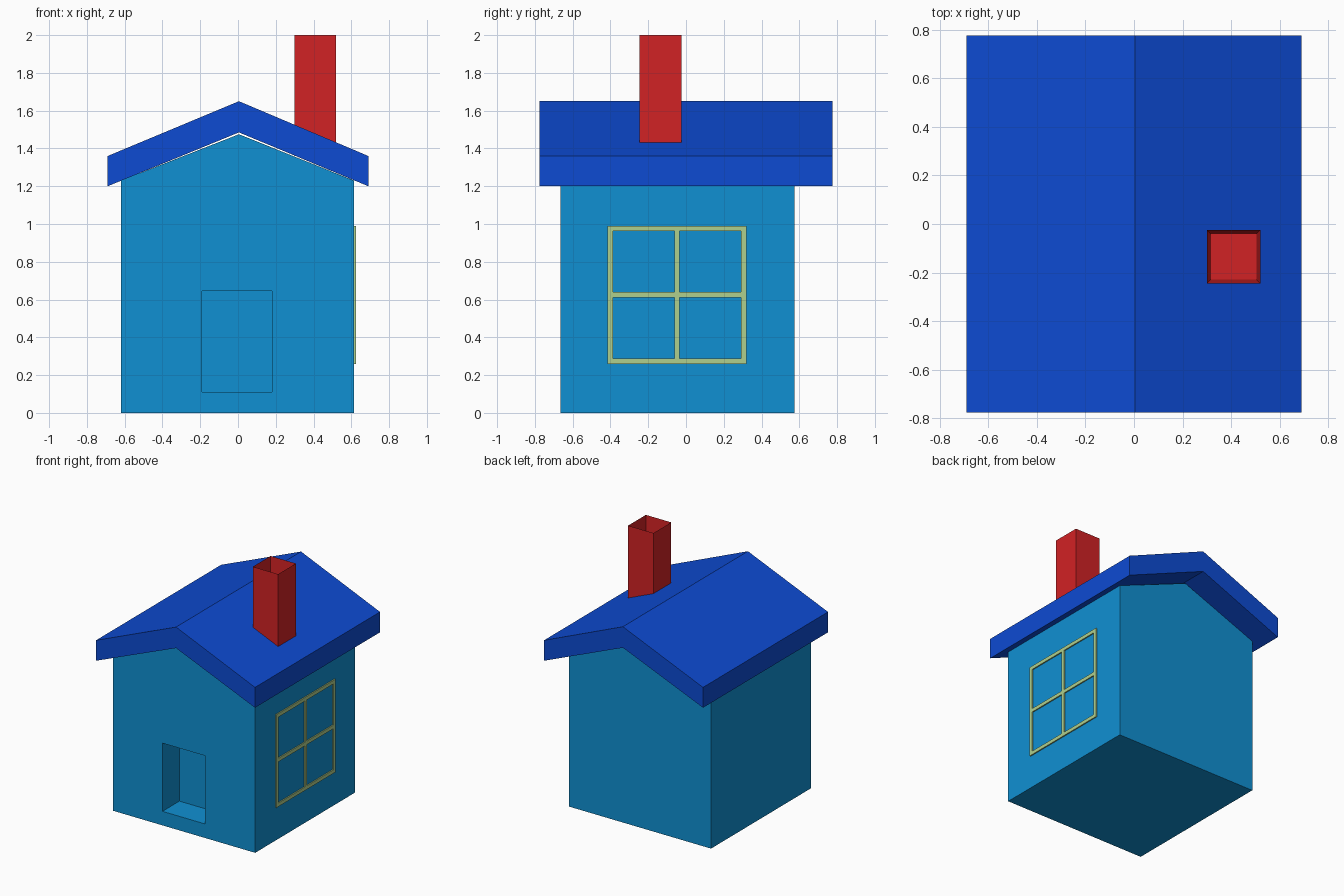
import bpy, bmesh
from mathutils import Vector

cube = bpy.data.objects.get("Cube")
if cube:
    bpy.data.objects.remove(cube, do_unlink=True)


def material(name, color):
    m = bpy.data.materials.new(name)
    m.use_nodes = True
    m.diffuse_color = (*color, 1)
    m.node_tree.nodes["Principled BSDF"].inputs["Base Color"].default_value = (*color, 1)
    return m


wall_blue = material("wall blue", (0.005, 0.28, 0.65))
roof_blue = material("roof blue", (0.004, 0.07, 0.65))
brick_red = material("brick red", (0.64, 0.016, 0.018))
pale_green = material("pale yellow green", (0.43, 0.63, 0.27))


def finish(bm, name, mat):
    bmesh.ops.recalc_face_normals(bm, faces=bm.faces)
    mesh = bpy.data.meshes.new(name)
    bm.to_mesh(mesh)
    bm.free()
    obj = bpy.data.objects.new(name, mesh)
    bpy.context.collection.objects.link(obj)
    mesh.materials.append(mat)
    return obj


def prism(name, profile, y0, y1, mat):
    """Extrude an x-z outline along y."""
    bm = bmesh.new()
    face = bm.faces.new([bm.verts.new((x, y0, z)) for x, z in profile])
    out = bmesh.ops.extrude_face_region(bm, geom=[face])["geom"]
    bmesh.ops.translate(bm, vec=(0, y1 - y0, 0),
                        verts=[v for v in out if isinstance(v, bmesh.types.BMVert)])
    return finish(bm, name, mat)


def add_box(bm, lo, hi):
    lo, hi = Vector(lo), Vector(hi)
    verts = bmesh.ops.create_cube(bm, size=1)["verts"]
    bmesh.ops.scale(bm, vec=hi - lo, verts=verts)
    bmesh.ops.translate(bm, vec=(lo + hi) / 2, verts=verts)
    return verts


# House walls with gables
walls = prism("walls", [(-0.62, 0), (0.615, 0), (0.615, 1.23), (0.005, 1.475), (-0.62, 1.23)],
              -0.665, 0.575, wall_blue)

# Doorway recess
bm = bmesh.new()
add_box(bm, (-0.19, -0.8, 0.11), (0.18, -0.455, 0.645))
cutter = finish(bm, "doorway_cutter", wall_blue)
cutter.hide_render = True
cutter.hide_set(True)
cut = walls.modifiers.new("doorway", 'BOOLEAN')
cut.operation = 'DIFFERENCE'
cut.solver = 'EXACT'
cut.object = cutter

# Folded roof slab
prism("roof", [(-0.69, 1.20), (0.005, 1.485), (0.69, 1.20),
               (0.69, 1.36), (0.005, 1.65), (-0.69, 1.36)], -0.775, 0.775, roof_blue)

# Hollow chimney
bm = bmesh.new()
add_box(bm, (0.30, -0.245, 1.36), (0.52, -0.025, 2.0))
top = max(bm.faces, key=lambda f: f.calc_center_median().z)
bmesh.ops.inset_region(bm, faces=[top], thickness=0.024)
bmesh.ops.translate(bm, vec=(0, 0, -0.45), verts=top.verts)
finish(bm, "chimney", brick_red)

# Window frame: three upright and three level bars
bm = bmesh.new()
bar = 0.028
y0, y1, z0, z1 = -0.415, 0.32, 0.26, 0.99
for i in range(3):
    y = y0 + (y1 - y0 - bar) * i / 2
    add_box(bm, (0.61, y, z0), (0.624, y + bar, z1))
for i in range(3):
    z = z0 + (z1 - z0 - bar) * i / 2
    for j in range(2):
        y = y0 + (y1 - y0 - bar) * j / 2
        add_box(bm, (0.61, y + bar, z), (0.624, y + (y1 - y0 - bar) / 2, z + bar))
finish(bm, "window_frame", pale_green)
